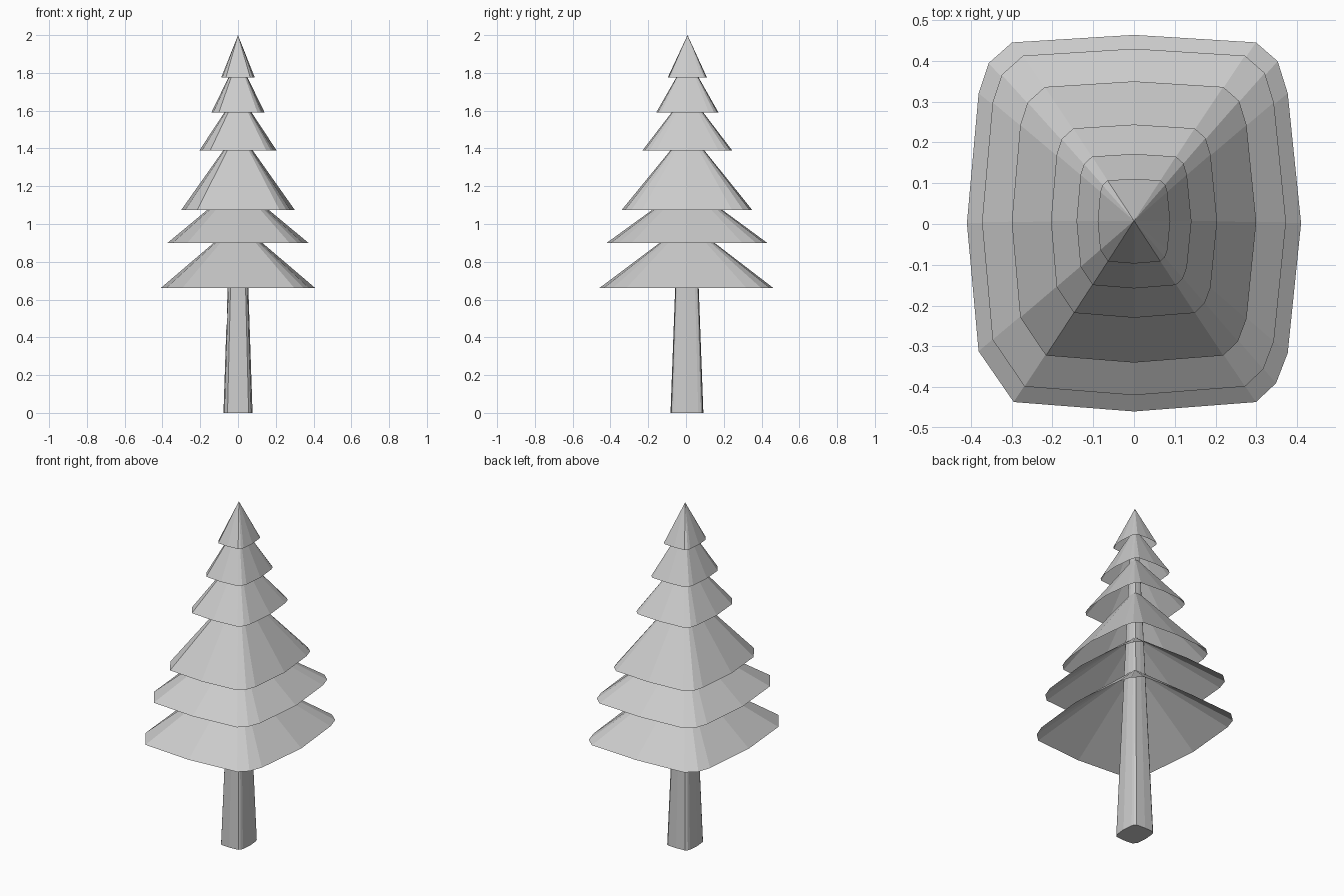
import bpy
import bmesh
from math import radians

default = bpy.data.objects.get("Cube")
if default:
    bpy.data.objects.remove(default, do_unlink=True)

grey = bpy.data.materials.new("plain_grey")
grey.use_nodes = True
grey.diffuse_color = (0.6, 0.6, 0.6, 1)
grey.node_tree.nodes["Principled BSDF"].inputs["Base Color"].default_value = (0.6, 0.6, 0.6, 1)

# Rounded-square outline shared by the trunk and every tier, on a unit square
OUTLINE = [(1, 0), (0.92, 0.69), (0.86, 0.86), (0.73, 0.96), (0, 1),
           (-0.73, 0.96), (-0.87, 0.85), (-0.93, 0.69), (-1, 0),
           (-0.93, -0.68), (-0.72, -0.95), (0, -1),
           (0.73, -0.95), (0.85, -0.85), (0.92, -0.69)]


def make_object(name, bm):
    bmesh.ops.recalc_face_normals(bm, faces=bm.faces)
    mesh = bpy.data.meshes.new(name)
    bm.to_mesh(mesh)
    bm.free()
    mesh.materials.append(grey)
    obj = bpy.data.objects.new(name, mesh)
    bpy.context.collection.objects.link(obj)
    return obj


def ring(bm, half_x, half_y, mid_y, z):
    return [bm.verts.new((x * half_x, y * half_y + mid_y, z)) for x, y in OUTLINE]


def bridge(bm, low, high):
    n = len(low)
    for i in range(n):
        j = (i + 1) % n
        bm.faces.new((low[i], low[j], high[j], high[i]))


# Trunk: tapered post running up through the foliage
bm = bmesh.new()
base = ring(bm, 0.077, 0.087, 0.005, 0)
top = ring(bm, 0.015, 0.018, 0.005, 1.85)
bridge(bm, base, top)
bm.faces.new(base)
bm.faces.new(top)
trunk = make_object("trunk", bm)

# Knot hole: shallow round recess in the right side of the trunk
bpy.ops.mesh.primitive_cylinder_add(vertices=16, radius=0.038, depth=0.08,
                                    location=(-0.075, 0.005, 0.5),
                                    rotation=(0, radians(90), 0))
cutter = bpy.context.object
cutter.name = "knot_cutter"
cutter.hide_render = True
cut = trunk.modifiers.new("knot_hole", "BOOLEAN")
cut.operation = "DIFFERENCE"
cut.solver = "EXACT"
cut.object = cutter
bpy.context.view_layer.objects.active = trunk
bpy.ops.object.modifier_apply(modifier=cut.name)
bpy.data.objects.remove(cutter, do_unlink=True)

# Foliage: open skirts, each (rim height, peak height, half width, half depth, middle y)
TIERS = [(0.66, 1.01, 0.41, 0.462, 0.002),
         (0.90, 1.21, 0.373, 0.425, 0.005),
         (1.075, 1.50, 0.30, 0.345, 0.005),
         (1.39, 1.70, 0.204, 0.237, 0.007),
         (1.59, 1.88, 0.141, 0.165, 0.007),
         (1.775, 2.00, 0.089, 0.104, 0.007)]
for number, (z, peak, half_x, half_y, mid_y) in enumerate(TIERS, 1):
    bm = bmesh.new()
    rim = ring(bm, half_x, half_y, mid_y, z)
    tip = bm.verts.new((0, 0.008, peak))
    for i, vert in enumerate(rim):
        bm.faces.new((vert, rim[(i + 1) % len(rim)], tip))
    make_object(f"foliage_tier_{number}", bm)
